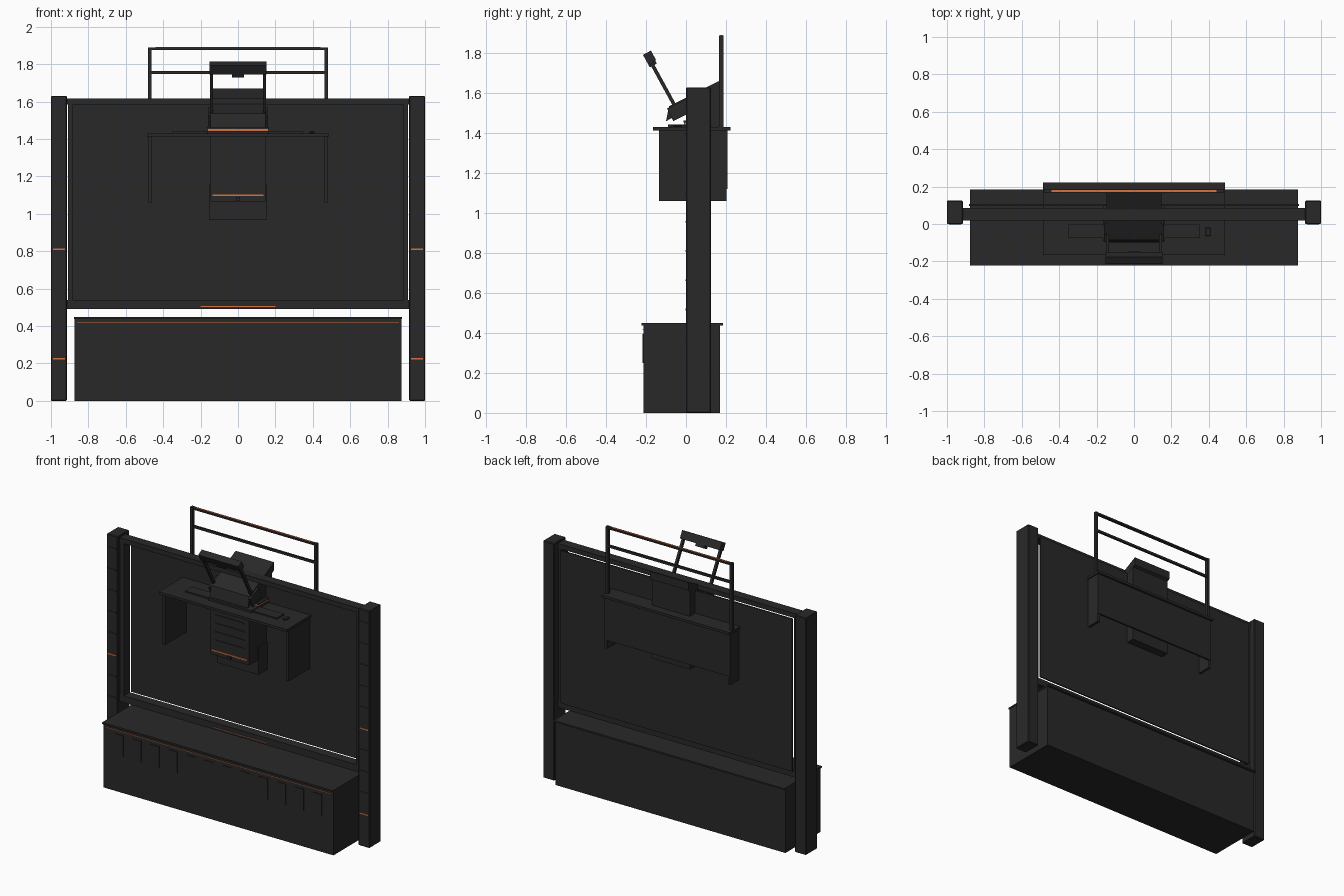
import bpy, bmesh, math
from mathutils import Matrix


def mat(name, rgb):
    m = bpy.data.materials.new(name)
    m.diffuse_color = (*rgb, 1)
    return m


DARK = mat("charcoal", (0.0215, 0.0215, 0.0215))
ORANGE = mat("orange", (0.7, 0.17, 0.05))


def finish(name, bm, m):
    me = bpy.data.meshes.new(name)
    bm.to_mesh(me)
    bm.free()
    ob = bpy.data.objects.new(name, me)
    me.materials.append(m)
    bpy.context.collection.objects.link(ob)
    return ob


def box(name, x, y, z, m=DARK, bevel=0, tilt=0):
    """Box from (min, max) ranges, optionally tilted about x through its centre."""
    bm = bmesh.new()
    bmesh.ops.create_cube(bm, size=1)
    c = [(r[0] + r[1]) / 2 for r in (x, y, z)]
    s = [r[1] - r[0] for r in (x, y, z)]
    bmesh.ops.transform(bm, verts=bm.verts, matrix=Matrix.Translation(c)
                        @ Matrix.Rotation(tilt, 4, 'X') @ Matrix.Diagonal((*s, 1)))
    if bevel:
        bmesh.ops.bevel(bm, geom=bm.edges[:], offset=bevel, segments=1, affect='EDGES')
    return finish(name, bm, m)


def pair(name, x, y, z, m=DARK, **k):
    box(name + "_right", x, y, z, m, **k)
    box(name + "_left", (-x[1], -x[0]), y, z, m, **k)


def prism(name, pts, x, m=DARK):
    """Side profile (y, z) extruded along x."""
    bm = bmesh.new()
    f = bm.faces.new([bm.verts.new((x[0], *p)) for p in pts])
    r = bmesh.ops.extrude_face_region(bm, geom=[f])
    vs = [v for v in r["geom"] if isinstance(v, bmesh.types.BMVert)]
    bmesh.ops.translate(bm, verts=vs, vec=(x[1] - x[0], 0, 0))
    bmesh.ops.recalc_face_normals(bm, faces=bm.faces)
    return finish(name, bm, m)


# Side posts with marker strips
pair("post", (0.915, 1.0), (0, 0.125), (0, 1.63), bevel=0.004)
for k in range(10):
    z = 0.225 + 0.1463 * k
    pair(f"post_marker_{k}", (0.925, 0.99), (-0.003, 0.002), (z - 0.004, z + 0.004),
         ORANGE if k in (0, 4) else DARK)

# Wall frame, with the panel floating just behind it
box("frame_top", (-0.915, 0.915), (0.02, 0.085), (1.585, 1.617))
box("frame_bottom", (-0.915, 0.915), (0.02, 0.085), (0.49, 0.538))
pair("frame_side", (0.882, 0.91), (0.02, 0.085), (0.538, 1.585))
box("wall_panel", (-0.883, 0.883), (0.097, 0.107), (0.537, 1.586))
box("frame_light", (-0.2, 0.2), (0.017, 0.021), (0.503, 0.506), ORANGE)

# Low cabinet
box("cabinet_body", (-0.875, 0.875), (-0.213, 0.17), (0, 0.438))
box("cabinet_top", (-0.878, 0.878), (-0.222, 0.185), (0.438, 0.449))
box("cabinet_light", (-0.86, 0.86), (-0.217, -0.212), (0.418, 0.421), ORANGE)
for i in range(12):
    x = 0.137 * (i - 5.5)
    box(f"cabinet_pad_{i}", (x - 0.033, x + 0.033), (-0.218, -0.212), (0.25, 0.395))

# Desk
box("desk_top", (-0.487, 0.487), (-0.165, 0.222), (1.413, 1.43))
pair("desk_side", (0.46, 0.478), (-0.135, 0.203), (1.06, 1.413))
box("desk_back", (-0.478, 0.478), (0.193, 0.207), (1.12, 1.413))
box("keyboard", (-0.35, 0.35), (-0.075, 0.0), (1.43, 1.439))
box("mouse", (0.382, 0.41), (-0.065, -0.02), (1.43, 1.442), bevel=0.004)

# Drawer unit under the desk
box("drawer_unit", (-0.147, 0.147), (-0.09, 0.165), (1.065, 1.413))
for i in range(4):
    z = 1.17 + 0.058 * i
    box(f"drawer_slot_{i}", (-0.11, 0.11), (-0.095, -0.089), (z - 0.003, z + 0.003))
box("drawer_light", (-0.135, 0.135), (-0.096, -0.089), (1.094, 1.102), ORANGE)
box("drawer_knob", (-0.012, 0.012), (-0.105, -0.089), (1.07, 1.09))
box("drawer_cradle", (-0.152, 0.152), (0.0, 0.1), (0.967, 1.065))
pair("cradle_side", (0.147, 0.155), (0.0, 0.1), (0.967, 1.16))

# Sloped console on a wedge body and a lit base
prism("console", [(-0.1, 1.46), (-0.085, 1.535), (0.183, 1.67), (0.183, 1.615)], (-0.146, 0.146))
prism("console_body", [(0.0, 1.43), (0.0, 1.53), (0.165, 1.61), (0.165, 1.43)], (-0.145, 0.145))
box("console_foot", (-0.165, 0.165), (-0.09, 0.105), (1.43, 1.444))
box("console_light", (-0.163, 0.163), (-0.01, 0.103), (1.444, 1.453), ORANGE)
box("console_base", (-0.165, 0.165), (-0.012, 0.105), (1.453, 1.463))
pair("console_rail", (0.146, 0.16), (-0.085, 0.02), (1.48, 1.55), tilt=0.46)

# Raised arm with head bar
pair("arm", (0.133, 0.15), (-0.124, -0.106), (1.5, 1.79), tilt=0.5)
box("arm_head", (-0.152, 0.152), (-0.205, -0.16), (1.752, 1.806), tilt=0.5)
box("arm_sensor", (-0.033, 0.033), (-0.19, -0.15), (1.737, 1.765), tilt=0.5)

# Rear rail
pair("rail_post", (0.463, 0.48), (0.166, 0.188), (1.43, 1.89))
box("rail_top", (-0.48, 0.48), (0.166, 0.188), (1.876, 1.888))
box("rail_middle", (-0.465, 0.465), (0.17, 0.184), (1.748, 1.764))
box("rail_light", (-0.44, 0.44), (0.172, 0.182), (1.887, 1.891), ORANGE)
